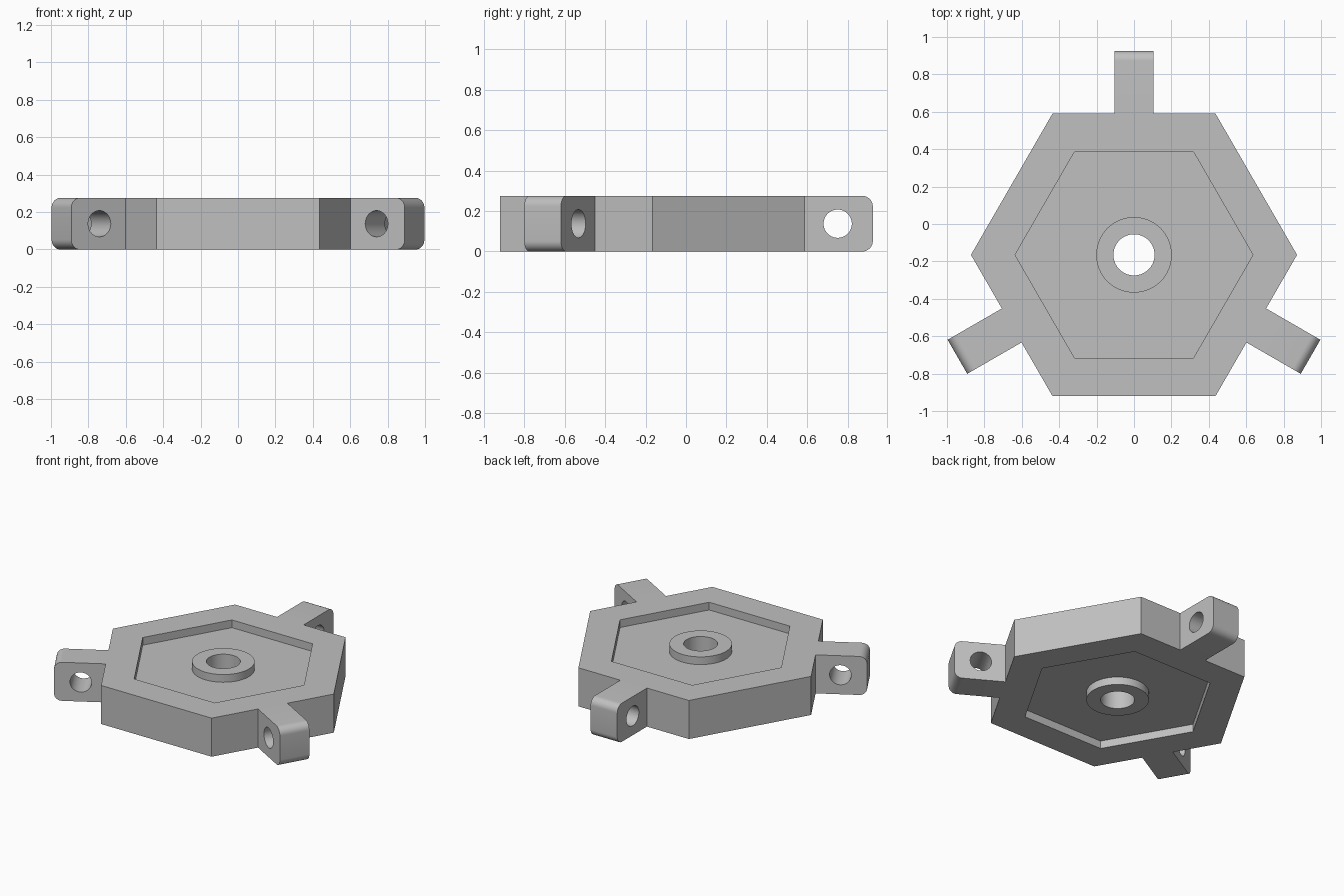
import bpy, bmesh
from math import radians, pi
from mathutils import Matrix, Vector

cube = bpy.data.objects.get("Cube")
if cube:
    bpy.data.objects.remove(cube, do_unlink=True)

CENTRE_Y = -0.165
HEIGHT = 0.275
RECESS = 0.055
APOTHEM = 0.755

grey = bpy.data.materials.new("neutral grey")
grey.use_nodes = True
colour = (0.53, 0.53, 0.53, 1)
grey.diffuse_color = colour
grey.node_tree.nodes["Principled BSDF"].inputs["Base Color"].default_value = colour


def make(name, bm):
    mesh = bpy.data.meshes.new(name)
    bmesh.ops.recalc_face_normals(bm, faces=bm.faces)
    bm.to_mesh(mesh)
    bm.free()
    mesh.materials.append(grey)
    obj = bpy.data.objects.new(name, mesh)
    bpy.context.collection.objects.link(obj)
    return obj


def prism(name, sides, radius, z0, z1, matrix=Matrix()):
    bm = bmesh.new()
    place = matrix @ Matrix.Translation((0, 0, (z0 + z1) / 2))
    # Corners lie on the x axis, so hexagons have flat front and back edges
    turn = Matrix.Rotation(pi / 2, 4, "Z")
    bmesh.ops.create_cone(bm, cap_ends=True, segments=sides, radius1=radius,
                          radius2=radius, depth=z1 - z0, matrix=place @ turn)
    return make(name, bm)


def combine(target, other, operation):
    other.hide_render = True
    mod = target.modifiers.new(operation.lower(), "BOOLEAN")
    mod.operation, mod.object, mod.solver = operation, other, "EXACT"
    bpy.context.view_layer.objects.active = target
    bpy.ops.object.modifier_apply(modifier=mod.name)
    bpy.data.objects.remove(other, do_unlink=True)


def lug(name, turn):
    # Square arm with its outer top and bottom edges rounded
    start, end = 0.6, 1.09
    bm = bmesh.new()
    bmesh.ops.create_cube(bm, size=1, matrix=Matrix.Translation(
        (0, (start + end) / 2, HEIGHT / 2)) @ Matrix.Diagonal((0.21, end - start, HEIGHT, 1)))
    edges = [e for e in bm.edges if all(v.co.y > end - 0.01 for v in e.verts)
             and abs(e.verts[0].co.z - e.verts[1].co.z) < 0.01]
    bmesh.ops.bevel(bm, geom=edges, offset=0.052, segments=8, profile=0.5, affect="EDGES")
    bm.transform(turn)
    return make(name, bm)


# Hexagonal frame with a recess in the top and the bottom
hub_plate = prism("hexagonal_hub_plate", 6, APOTHEM / (3 ** 0.5 / 2), 0, HEIGHT)
for z0, z1 in ((HEIGHT - RECESS, HEIGHT + 0.1), (-0.1, RECESS)):
    combine(hub_plate, prism("recess_cutter", 6, 0.636, z0, z1), "DIFFERENCE")

# Central boss with a through bore
combine(hub_plate, prism("boss", 64, 0.202, 0, HEIGHT), "UNION")
combine(hub_plate, prism("bore_cutter", 64, 0.11, -0.2, HEIGHT + 0.2), "DIFFERENCE")

# Three lugs with sideways pin holes
for i in range(3):
    turn = Matrix.Rotation(radians(120 * i), 4, "Z")
    combine(hub_plate, lug("lug", turn), "UNION")
    pin = turn @ Matrix.Translation(Vector((0, 0.916, HEIGHT / 2))) @ Matrix.Rotation(pi / 2, 4, "Y")
    combine(hub_plate, prism("pin_cutter", 48, 0.07, -0.2, 0.2, pin), "DIFFERENCE")

# Centre the footprint and smooth only the round surfaces
hub_plate.data.transform(Matrix.Translation((0, CENTRE_Y, 0)))
bpy.ops.object.select_all(action="DESELECT")
hub_plate.select_set(True)
bpy.context.view_layer.objects.active = hub_plate
bpy.ops.object.shade_smooth_by_angle(angle=radians(30))
